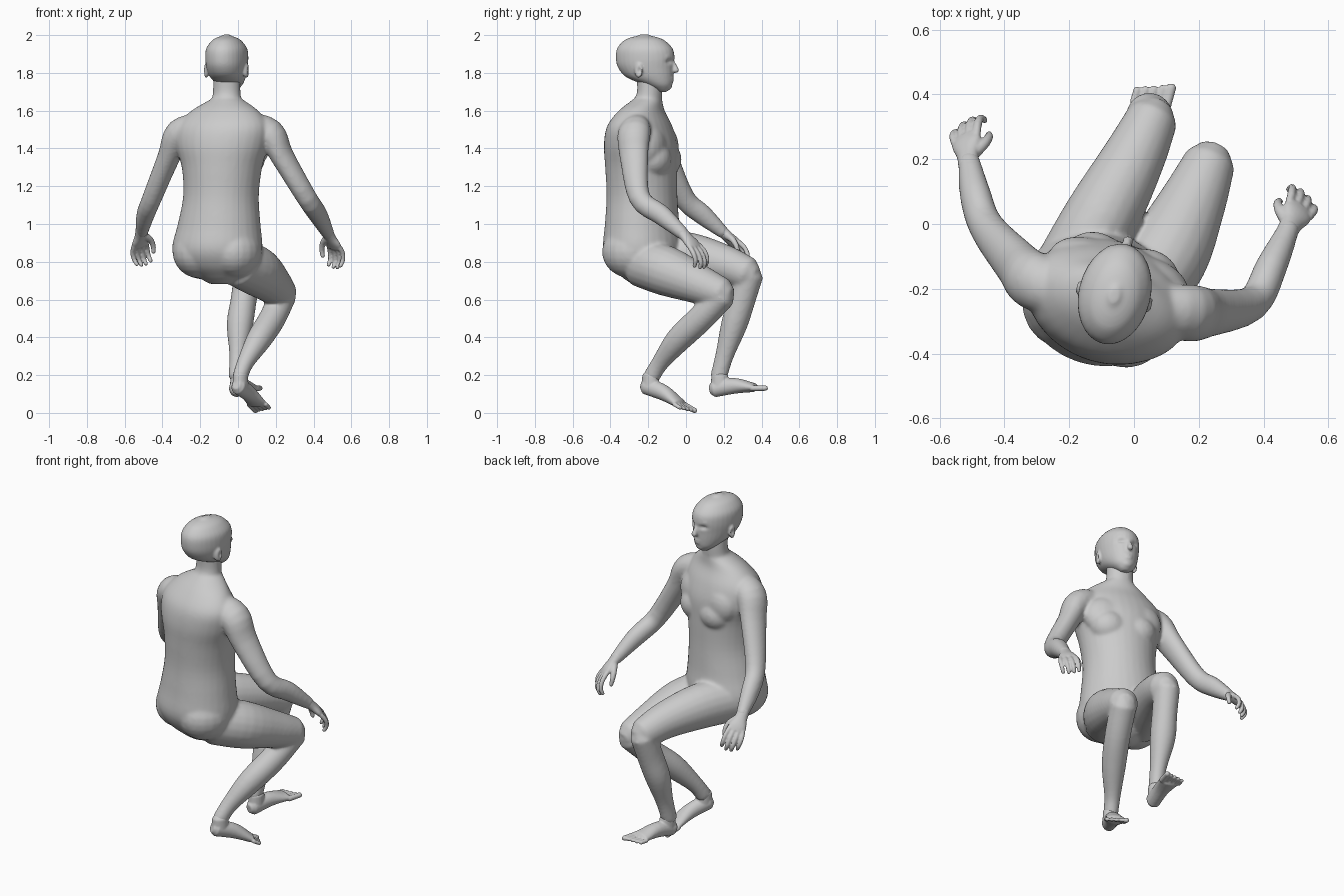
import bpy, bmesh, math
from mathutils import Vector, Matrix

cube = bpy.data.objects.get("Cube")
if cube:
    bpy.data.objects.remove(cube)

skin = bpy.data.materials.new("grey_skin")
skin.use_nodes = True
GREY = (0.6, 0.6, 0.6, 1)
skin.diffuse_color = GREY
skin.node_tree.nodes["Principled BSDF"].inputs["Base Color"].default_value = GREY
parts = []


def spline(rows, steps=4):
    """Catmull-Rom through rows of x, y, z, side radius, depth radius."""
    pts = [Vector(r) for r in rows]
    pts = [2 * pts[0] - pts[1]] + pts + [2 * pts[-1] - pts[-2]]
    out = []
    for a, b, c, d in zip(pts, pts[1:], pts[2:], pts[3:]):
        for i in range(steps):
            t = i / steps
            out.append(0.5 * (2 * b + (c - a) * t + (2 * a - 5 * b + 4 * c - d) * t * t
                              + (3 * b - a - 3 * c + d) * t ** 3))
    return out + [pts[-2]]


def tube(bm, rows, side, sides=20, upright=False):
    """Closed loft with rounded ends; side sets the direction of the first radius."""
    st = spline(rows)
    pos = [Vector(s[:3]) for s in st]
    rings = []

    def ring(p, t, ra, rb):
        u = (side - t * side.dot(t)).normalized()
        v = t.cross(u)
        rings.append([bm.verts.new(p + u * ra * math.cos(k) + v * rb * math.sin(k))
                      for k in (2 * math.pi * i / sides for i in range(sides))])

    for i, s in enumerate(st):
        t = (pos[min(i + 1, len(pos) - 1)] - pos[max(i - 1, 0)]).normalized()
        if upright:
            t = Vector((0, 0, 1))
        ra, rb = max(s[3], 0.004), max(s[4], 0.004)
        cap = min(ra, rb) * (0.3 if upright else 0.6)
        if i == 0:
            ring(pos[i] - t * cap, t, ra * 0.55, rb * 0.55)
        ring(pos[i], t, ra, rb)
        if i == len(st) - 1:
            ring(pos[i] + t * cap, t, ra * 0.55, rb * 0.55)
    for a, b in zip(rings, rings[1:]):
        for i in range(sides):
            j = (i + 1) % sides
            bm.faces.new((a[i], a[j], b[j], b[i]))
    bm.faces.new(rings[0][::-1])
    bm.faces.new(rings[-1])


def blob(bm, center, radii, yaw=0.0):
    m = Matrix.Translation(center) @ Matrix.Rotation(yaw, 4, "Z") @ Matrix.Diagonal((*radii, 1))
    bmesh.ops.create_uvsphere(bm, u_segments=20, v_segments=12, radius=1, matrix=m)


def fuse(name, bm, voxel, smooth, sculpt=None):
    """Melt the overlapping volumes of one part into a single smooth skin."""
    bmesh.ops.recalc_face_normals(bm, faces=bm.faces)
    mesh = bpy.data.meshes.new(name)
    bm.to_mesh(mesh)
    bm.free()
    ob = bpy.data.objects.new(name, mesh)
    bpy.context.collection.objects.link(ob)
    rm = ob.modifiers.new("melt", "REMESH")
    rm.mode, rm.voxel_size = "VOXEL", voxel
    sm = ob.modifiers.new("soften", "SMOOTH")
    sm.factor, sm.iterations = 0.5, smooth
    dg = bpy.context.evaluated_depsgraph_get()
    ob.data = bpy.data.meshes.new_from_object(ob.evaluated_get(dg))
    ob.modifiers.clear()
    if sculpt:
        for v in ob.data.vertices:
            v.co = sculpt(v.co)
    ob.data.materials.clear()
    ob.data.materials.append(skin)
    ob.data.polygons.foreach_set("use_smooth", [True] * len(ob.data.polygons))
    parts.append(ob)


# Torso: stacked sections turned towards the knees
YAW = math.radians(-18)
lateral = Vector((math.cos(YAW), math.sin(YAW), 0))
body = bmesh.new()
tube(body, [(-.085, -.23, .715, .12, .1), (-.105, -.225, .78, .21, .17), (-.11, -.228, .87, .243, .207),
            (-.10, -.232, 1.0, .222, .195), (-.09, -.233, 1.15, .202, .186), (-.085, -.237, 1.3, .215, .188),
            (-.085, -.24, 1.42, .25, .188), (-.08, -.245, 1.52, .25, .163), (-.07, -.235, 1.6, .185, .115),
            (-.06, -.205, 1.66, .09, .077)], lateral, 32, upright=True)
tube(body, [(-.065, -.225, 1.58, .1, .09), (-.06, -.194, 1.68, .076, .068), (-.06, -.194, 1.8, .073, .068)], lateral)
for s in (-1, 1):
    blob(body, Vector((-.042, -.145, 1.345)) + lateral * .085 * s, (.105, .095, .095), YAW)
    blob(body, Vector((-.047, -.155, 1.41)) + lateral * .095 * s, (.13, .082, .12), YAW)
    blob(body, Vector((-.11, -.258, .855)) + lateral * .1 * s, (.14, .158, .14), YAW)

# Arms
tube(body, [(-.2, -.21, 1.51, .08, .08), (-.31, -.175, 1.48, .078, .09), (-.365, -.12, 1.36, .06, .078),
            (-.455, -.01, 1.14, .052, .058), (-.49, .09, 1.05, .048, .054), (-.51, .2, .955, .033, .033)], lateral)
tube(body, [(.05, -.26, 1.51, .08, .08), (.17, -.275, 1.48, .077, .09), (.235, -.275, 1.36, .06, .078),
            (.365, -.245, 1.14, .053, .058), (.425, -.13, 1.05, .049, .054), (.48, -.01, .945, .033, .033)], lateral)

# Legs, thigh to ankle
tube(body, [(-.2, -.16, .84, .12, .13), (-.1, .02, .83, .117, .127), (-.003, .2, .79, .098, .104),
            (.058, .33, .738, .08, .088)], lateral)
tube(body, [(.05, .338, .738, .072, .073), (.03, .295, .6, .069, .073), (.01, .255, .47, .07, .07),
            (0, .205, .31, .046, .05), (-.01, .172, .19, .04, .045)], lateral)
tube(body, [(.0, -.24, .8, .12, .13), (.1, -.1, .752, .13, .132), (.183, .07, .683, .103, .105),
            (.235, .195, .632, .08, .083)], lateral)
tube(body, [(.238, .197, .625, .073, .07), (.18, .075, .5, .071, .072), (.11, -.04, .39, .066, .068),
            (.04, -.135, .27, .045, .047), (.01, -.185, .19, .04, .045)], lateral)
fuse("body", body, .009, 10)


# Feet with five toes; inner is +1 when the big toe lies towards +x
def foot(name, heel, ball, inner):
    bm = bmesh.new()
    heel, ball = Vector(heel), Vector(ball)
    d = (ball - heel).normalized()
    s = Vector((d.y, -d.x, 0)).normalized()
    up = s.cross(d)
    mid = heel.lerp(ball, 0.5) + up * .012
    tube(bm, [(*heel, .04, .045), (*mid, .043, .042), (*ball, .058, .024)], s)
    ankle = heel + d * .03
    tube(bm, [(*ankle, .04, .05), (*(ankle + Vector((0, 0, .07))), .038, .045)], s)
    for k in range(5):
        big = k == 0
        root = ball + s * inner * (.046 - .025 * k) - up * .004
        tip = root + d * (.08 - .009 * k) - up * .002
        r = .016 if big else .012
        tube(bm, [(*root, r, r), (*tip, r, r * .9)], s, 10)
    fuse(name, bm, .005, 4)


foot("left_side_foot", (-.01, .15, .13), (.05, .36, .137), 1)
foot("right_side_foot", (.0, -.212, .145), (.1, -.035, .052), -1)


# Head: skull and jaw sections, then nose, ears, brow and lips
TURN = math.radians(-14)
origin = Vector((-.057, -.206, 0))
rot = Matrix.Rotation(TURN, 3, "Z")


def face(l, f, z):
    return origin + rot @ Vector((l, f, z))


head = bmesh.new()
tube(head, [(*face(0, c, z), a, b) for z, c, a, b in (
    (1.712, .085, .035, .035), (1.74, .06, .066, .076), (1.78, .015, .092, .127), (1.83, -.006, .106, .15),
    (1.88, -.01, .111, .158), (1.93, -.012, .106, .15), (1.97, -.015, .079, .115), (1.988, -.015, .054, .08),
    (1.998, -.015, .026, .04))],
    rot @ Vector((1, 0, 0)), 32, upright=True)
tube(head, [(*face(0, .135, 1.868), .011, .01), (*face(0, .151, 1.835), .013, .014),
            (*face(0, .16, 1.813), .018, .016)], rot @ Vector((1, 0, 0)), 12)
for z, w in ((1.776, .028), (1.762, .024)):
    blob(head, face(0, .133, z), (w, .013, .008), TURN)
blob(head, face(0, .11, 1.735), (.034, .026, .024), TURN)
for s in (-1, 1):
    blob(head, face(.036 * s, .12, 1.89), (.03, .017, .014), TURN - .3 * s)
    blob(head, face(.11 * s, -.02, 1.815), (.013, .025, .04), TURN - .35 * s)


def sockets(co):
    # Press in the eye sockets and the ear hollows
    p = rot.transposed() @ (co - origin)
    for s in (-1, 1):
        if p.y > .04:
            q = Vector(((p.x - .04 * s) / .021, (p.z - 1.862) / .013))
            p.y -= .012 * math.exp(-q.length_squared)
        if s * p.x > .09:
            q = Vector(((p.y + .012) / .011, (p.z - 1.815) / .018))
            p.x -= s * .012 * math.exp(-q.length_squared)
    return origin + rot @ p


fuse("head", head, .006, 6, sockets)
eyes = bmesh.new()
for s in (-1, 1):
    blob(eyes, face(.04 * s, .11, 1.862), (.016, .014, .009), TURN)
fuse("eyes", eyes, .003, 1)


# Hands: palm, four curled fingers and a thumb
def hand(name, wrist, direction, thumb_side):
    w, d = Vector(wrist), Vector(direction).normalized()
    s = Vector(thumb_side)
    s = (s - d * s.dot(d)).normalized()
    palm = d.cross(s)
    if palm.z > 0:
        palm.negate()
    bm = bmesh.new()

    def at(a, b, c):
        return w + d * a + s * b + palm * c

    tube(bm, [(*at(-.03, 0, 0), .033, .033), (*at(.02, 0, 0), .036, .026), (*at(.065, 0, 0), .049, .022),
              (*at(.095, 0, .003), .047, .017)], s)
    for k in range(4):
        b = .037 - .025 * k
        n = (.95, 1.05, 1, .8)[k]
        path = ((.085, b, 0), (.095 + .04 * n, b * 1.2, .006), (.095 + .08 * n, b * 1.2, .028),
                (.095 + .095 * n, b * 1.15, .058))
        tube(bm, [(*at(*p), r, r) for p, r in zip(path, (.0135, .013, .012, .0105))], s, 10)
    path = ((.025, .02, .008), (.055, .048, .022), (.09, .058, .04), (.12, .052, .058))
    tube(bm, [(*at(*p), r, r) for p, r in zip(path, (.021, .017, .014, .0115))], d.cross(s), 10)
    fuse(name, bm, .005, 3)


hand("left_side_hand", (-.512, .2, .955), (-.08, .74, -.69), (.75, .45, .2))
hand("right_side_hand", (.48, -.01, .945), (.34, .64, -.7), (-.75, .55, .2))

# Stand on the ground
low = min(v.co.z for o in parts for v in o.data.vertices)
for o in parts:
    o.data.transform(Matrix.Translation((0, 0, -low)))
